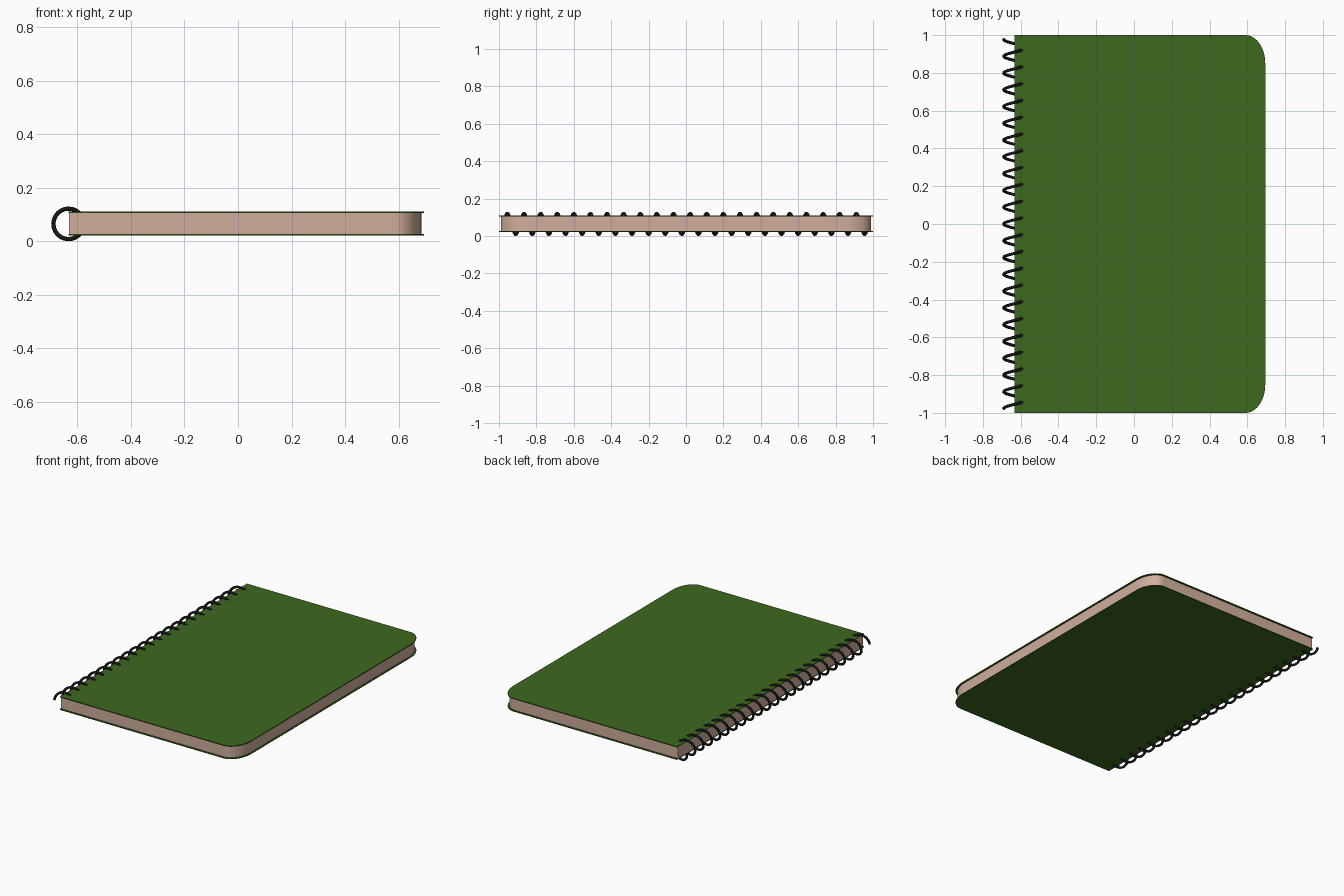
import bpy, bmesh
from math import sin, cos, pi, radians

if "Cube" in bpy.data.objects:
    bpy.data.objects.remove(bpy.data.objects["Cube"])


def material(name, color):
    m = bpy.data.materials.new(name)
    m.diffuse_color = (*color, 1)
    m.use_nodes = True
    m.node_tree.nodes["Principled BSDF"].inputs["Base Color"].default_value = m.diffuse_color
    return m


green = material("green_card", (0.048, 0.138, 0.013))
cream = material("paper", (0.63, 0.42, 0.33))
black = material("black_wire", (0.008, 0.008, 0.008))


def slab(name, x0, x1, y, z0, z1, rx, ry, mat, steps=12):
    """Flat block with elliptical rounding on the two right-hand corners."""
    arc = [(x1 - rx + rx * sin(a), -y + ry - ry * cos(a))
           for a in (i * pi / 2 / steps for i in range(steps + 1))]
    outline = [(x0, -y)] + arc + [(px, -py) for px, py in reversed(arc)] + [(x0, y)]
    bm = bmesh.new()
    face = bm.faces.new([bm.verts.new((px, py, z0)) for px, py in outline])
    ext = bmesh.ops.extrude_face_region(bm, geom=[face])
    top = [v for v in ext["geom"] if isinstance(v, bmesh.types.BMVert)]
    bmesh.ops.translate(bm, verts=top, vec=(0, 0, z1 - z0))
    bmesh.ops.recalc_face_normals(bm, faces=bm.faces)
    me = bpy.data.meshes.new(name)
    bm.to_mesh(me)
    bm.free()
    me.materials.append(mat)
    ob = bpy.data.objects.new(name, me)
    bpy.context.collection.objects.link(ob)
    bpy.ops.object.select_all(action='DESELECT')
    ob.select_set(True)
    bpy.context.view_layer.objects.active = ob
    bpy.ops.object.shade_smooth_by_angle(angle=radians(30))
    return ob


# Covers and page block
slab("back_cover", -0.633, 0.695, 1.0, 0.021, 0.027, 0.105, 0.15, green)
slab("front_cover", -0.633, 0.695, 1.0, 0.105, 0.111, 0.105, 0.15, green)
slab("pages", -0.632, 0.685, 0.99, 0.027, 0.105, 0.10, 0.145, cream)

# Spiral wire binding: one helix along the spine
TURNS, SEG, R, WIRE, Y = 22, 24, 0.057, 0.008, 0.977
cu = bpy.data.curves.new("spiral_binding", 'CURVE')
cu.dimensions = '3D'
cu.bevel_depth = WIRE
cu.bevel_resolution = 2
cu.use_fill_caps = True
n = TURNS * SEG
sp = cu.splines.new('POLY')
sp.points.add(n)
for i, p in enumerate(sp.points):
    a = pi - 2 * pi * i / SEG
    p.co = (-0.633 + R * cos(a), -Y + 2 * Y * i / n, 0.065 + R * sin(a), 1)
cu.materials.append(black)
bpy.context.collection.objects.link(bpy.data.objects.new("spiral_binding", cu))
